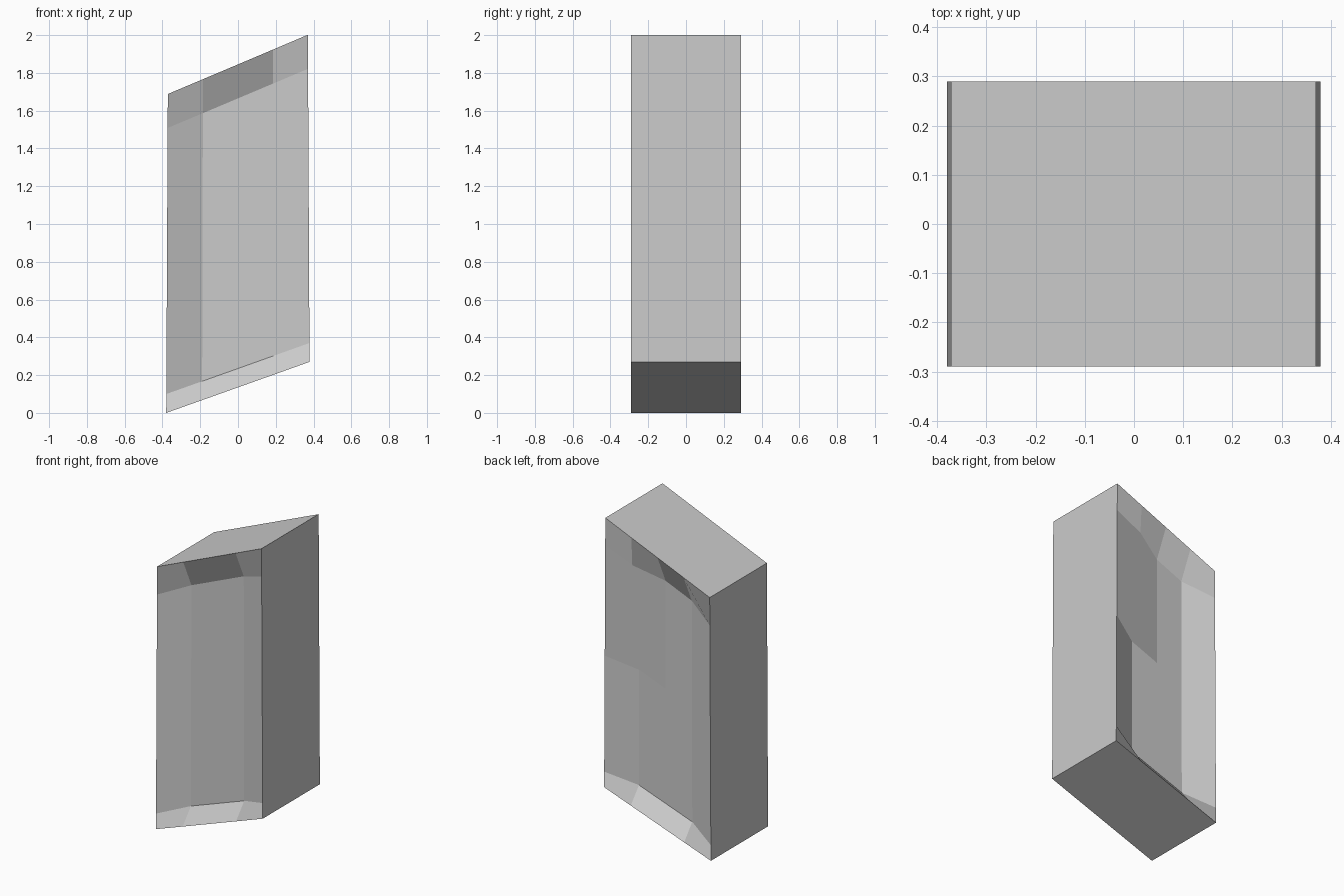
import bpy, bmesh, math

if "Cube" in bpy.data.objects:
    bpy.data.objects.remove(bpy.data.objects["Cube"])

HALF_Y = 0.29     # half thickness at the rim
INNER_Y = 0.207   # half thickness at the recessed panel
COLS = [-1, -0.5, 0, 0.5, 1]


def point(u, row):
    """x, z on the slanted outline; row 0..4 runs from bottom to top."""
    x = u * 0.375
    low, high = 0.135 + 0.36 * x, 1.845 + 0.418 * x
    z = [low, low + 0.1, (low + high) / 2 - 0.02, high - 0.18, high][row]
    # sides taper slightly towards the top
    return u * (0.38 - 0.005 * z), z


bm = bmesh.new()


def face_grid(side):
    """Front (-1) or back (+1) with a recessed centre panel."""
    grid = []
    for row in range(5):
        line = []
        for i, u in enumerate(COLS):
            x, z = point(u, row)
            inner = 0 < row < 4 and 0 < i < 4
            y = INNER_Y if inner else HALF_Y
            if side > 0 and row == 3 and i == 3:
                y = 0.28   # unsunk corner on the back
            line.append(bm.verts.new((x, side * y, z)))
        grid.append(line)
    faces = {}
    for r in range(4):
        for c in range(4):
            faces[r, c] = bm.faces.new((grid[r][c], grid[r][c + 1],
                                        grid[r + 1][c + 1], grid[r + 1][c]))
    # rim vertices in order
    rim = (grid[0] + [grid[r][4] for r in (1, 2, 3)]
           + grid[4][::-1] + [grid[r][0] for r in (3, 2, 1)])
    return faces, rim


front, rim_f = face_grid(-1)
back, rim_b = face_grid(1)

# outer band joining the two rims
n = len(rim_f)
for i in range(n):
    j = (i + 1) % n
    bm.faces.new((rim_f[i], rim_f[j], rim_b[j], rim_b[i]))

# single broad chip on the upper back, then tidy the flat areas
bmesh.ops.dissolve_faces(bm, faces=[back[2, 2], back[2, 3]])
bmesh.ops.recalc_face_normals(bm, faces=bm.faces[:])
bmesh.ops.dissolve_limit(bm, angle_limit=math.radians(0.5),
                         verts=bm.verts[:], edges=bm.edges[:])

mesh = bpy.data.meshes.new("slanted_slab")
bm.to_mesh(mesh)
bm.free()
slab = bpy.data.objects.new("slanted_slab", mesh)
bpy.context.collection.objects.link(slab)
